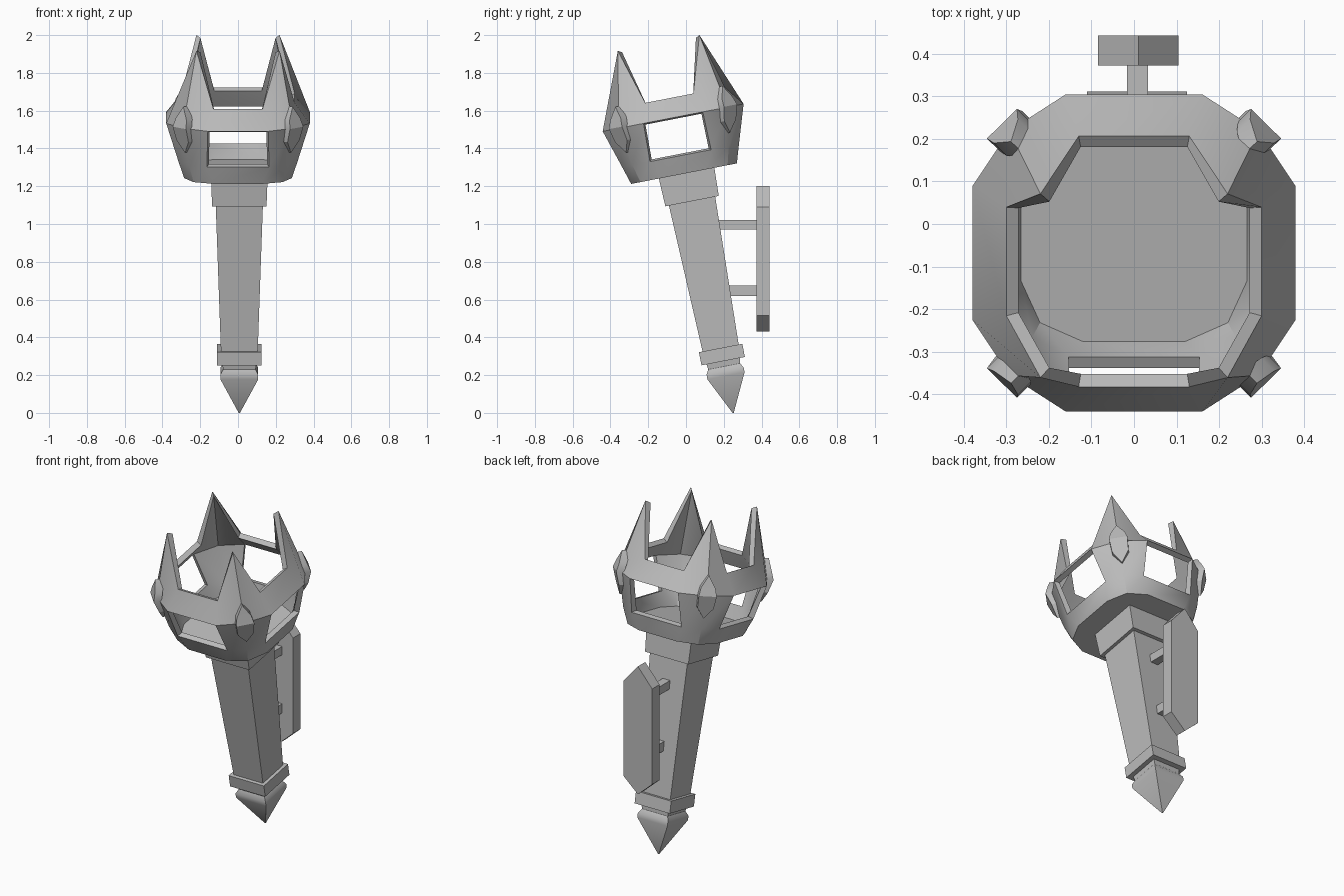
import bpy, bmesh
from math import radians, pi
from mathutils import Matrix, Vector

cube = bpy.data.objects.get("Cube")
if cube:
    bpy.data.objects.remove(cube)

iron = bpy.data.materials.new("iron grey")
iron.use_nodes = True
GREY = (0.5, 0.5, 0.5, 1)
iron.diffuse_color = GREY
iron.node_tree.nodes["Principled BSDF"].inputs["Base Color"].default_value = GREY

# Torch frame: origin at the lower tip, leaning forward
LEAN = Matrix.Translation((0, 0.25, 0)) @ Matrix.Rotation(radians(11), 4, 'X')
STEM = Matrix.Translation((0.007, 0, 0)) @ LEAN
HEAD = LEAN @ Matrix.Translation((0, -0.014, 0))


def finish(name, bm, matrix, thickness=0, smooth=True):
    bmesh.ops.recalc_face_normals(bm, faces=bm.faces[:])
    mesh = bpy.data.meshes.new(name)
    bm.to_mesh(mesh)
    bm.free()
    mesh.materials.append(iron)
    ob = bpy.data.objects.new(name, mesh)
    ob.matrix_world = matrix
    bpy.context.collection.objects.link(ob)
    bpy.ops.object.select_all(action='DESELECT')
    bpy.context.view_layer.objects.active = ob
    ob.select_set(True)
    if thickness:
        mod = ob.modifiers.new("Wall", 'SOLIDIFY')
        mod.thickness = thickness
        mod.offset = -1
        bpy.ops.object.modifier_apply(modifier=mod.name)
    if smooth:
        bpy.ops.object.shade_smooth_by_angle(angle=radians(30))
    return ob


def loft(bm, rings, skip=lambda level, i: False):
    for level, (a, b) in enumerate(zip(rings, rings[1:])):
        n = len(a)
        for i in range(n):
            if not skip(level, i):
                j = (i + 1) % n
                bm.faces.new((a[i], a[j], b[j], b[i]))


def square_stack(name, levels, smooth=False):
    """Square sections given as (height, half width)."""
    bm = bmesh.new()
    rings = [[bm.verts.new((x * h, y * h, z)) for x, y in
              ((-1, -1), (1, -1), (1, 1), (-1, 1))] for z, h in levels]
    loft(bm, rings)
    bm.faces.new(rings[0])
    bm.faces.new(rings[-1])
    return finish(name, bm, STEM, smooth=smooth)


def box(name, lo, hi):
    bm = bmesh.new()
    bmesh.ops.create_cube(bm, size=1)
    lo, hi = Vector(lo), Vector(hi)
    bmesh.ops.scale(bm, vec=hi - lo, verts=bm.verts)
    bmesh.ops.translate(bm, vec=(lo + hi) / 2, verts=bm.verts)
    return finish(name, bm, Matrix(), smooth=False)


# Handle, its collars and the pointed foot
square_stack("foot_spike", [(0, 0.003), (0.2, 0.1), (0.225, 0.1), (0.25, 0.086), (0.285, 0.09)], True)
square_stack("lower_collar", [(0.279, 0.117), (0.35, 0.117)])
square_stack("handle", [(0.34, 0.097), (1.15, 0.125)])
square_stack("upper_collar", [(1.142, 0.144), (1.3, 0.15)])

# Basket: rounded square rings of (height, half width, half flat, corner, corner height)
bm = bmesh.new()
rings = []
for z, half, flat, corner, corner_z in ((1.293, 0.285, 0.125, 0.235, 1.293),
                                        (1.39, 0.315, 0.165, 0.26, 1.39),
                                        (1.595, 0.38, 0.16, 0.293, 1.595),
                                        (1.70, 0.30, 0.13, 0.22, 1.998)):
    ring = []
    for k in range(4):
        turn = Matrix.Rotation(k * pi / 2, 3, 'Z')
        for p in ((-flat, -half, z), (flat, -half, z), (corner, -corner, corner_z)):
            ring.append(bm.verts.new(turn @ Vector(p)))
    rings.append(ring)
# the middle row is left open on the four flat sides
loft(bm, rings, skip=lambda level, i: level == 1 and i % 3 == 0)
bm.faces.new(rings[0])
finish("basket_crown", bm, HEAD, thickness=0.032)

# Corner studs: bent elongated hexagons on the four corners
for k, name in enumerate(("front_left", "back_left", "back_right", "front_right")):
    bm = bmesh.new()
    layers = []
    for out in (-0.02, 0.024):
        layers.append([bm.verts.new((w, -(r + out), z)) for w, r, z in (
            (0, 0.372, 1.46), (0.045, 0.392, 1.525), (0.05, 0.415, 1.6), (0.04, 0.402, 1.645),
            (0, 0.385, 1.71), (-0.04, 0.402, 1.645), (-0.05, 0.415, 1.6), (-0.045, 0.392, 1.525))])
    loft(bm, layers)
    for v in layers:
        for a, b, c, d in ((1, 2, 6, 7), (2, 3, 5, 6)):
            bm.faces.new((v[a], v[b], v[c], v[d]))
        bm.faces.new((v[0], v[1], v[7]))
        bm.faces.new((v[3], v[4], v[5]))
    finish(name + "_stud", bm, HEAD @ Matrix.Rotation(pi / 4 + k * pi / 2, 4, 'Z'))

# Wall plate with pointed ends, held by two pegs
bm = bmesh.new()
outline = ((0, 0.43), (0.095, 0.515), (0.095, 1.09), (0, 1.2), (-0.095, 1.09), (-0.095, 0.515))
sides = [[bm.verts.new((x + 0.01, y, z)) for x, z in outline] for y in (0.373, 0.443)]
loft(bm, sides)
for side in sides:
    bm.faces.new(side)
finish("wall_plate", bm, Matrix(), smooth=False)
box("upper_peg", (-0.016, 0.1, 0.97), (0.033, 0.38, 1.02))
box("lower_peg", (-0.016, 0.15, 0.62), (0.033, 0.38, 0.675))
